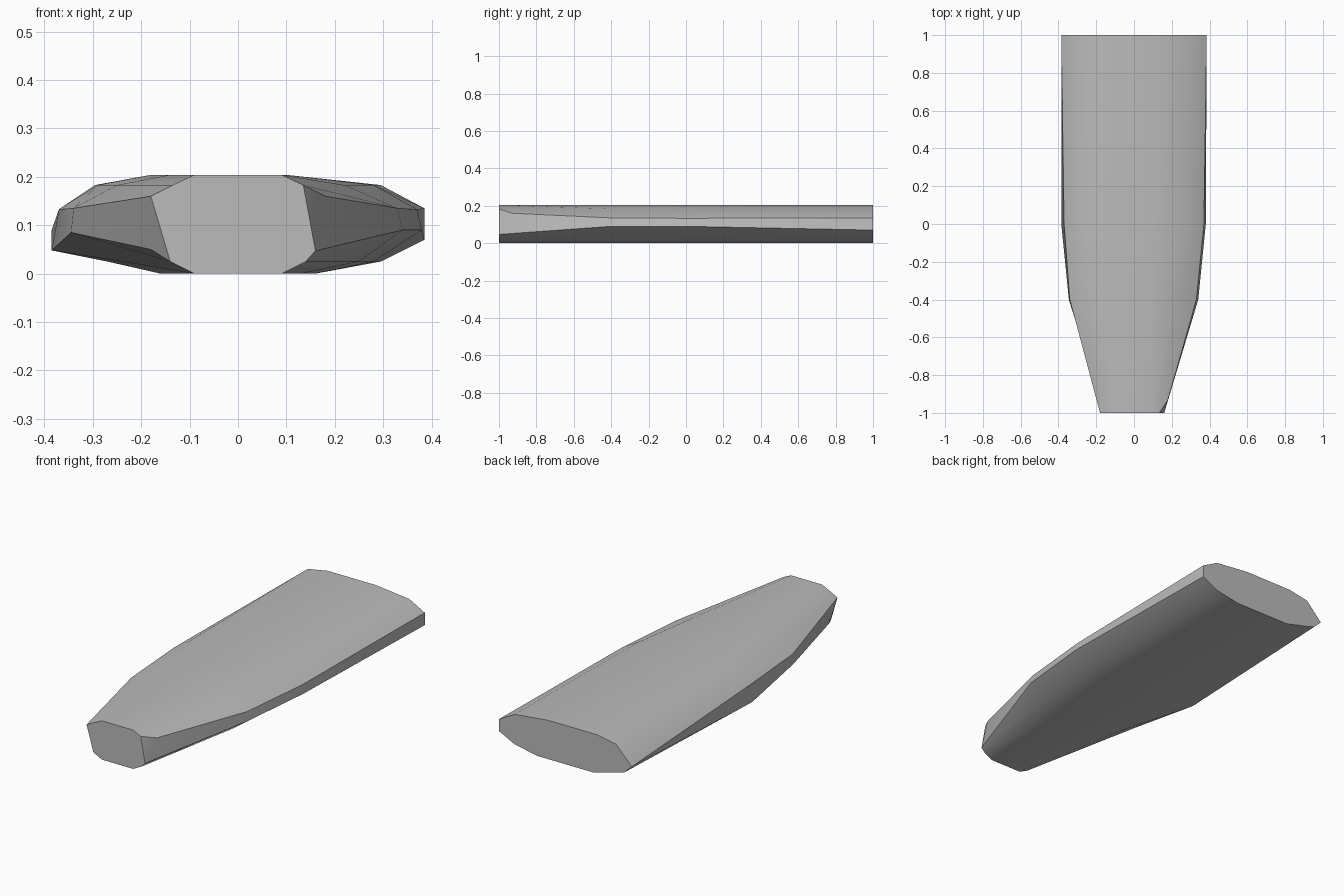
import bpy
import bmesh
import math

default_cube = bpy.data.objects.get("Cube")
if default_cube:
    bpy.data.objects.remove(default_cube, do_unlink=True)


def make_material(name, colour):
    material = bpy.data.materials.new(name)
    material.use_nodes = True
    material.diffuse_color = colour
    shader = material.node_tree.nodes["Principled BSDF"]
    shader.inputs["Base Color"].default_value = colour
    shader.inputs["Roughness"].default_value = 0.8
    return material


# Heights shared by every cross-section
TOP, TOP_SHOULDER, BOTTOM_SHOULDER, BOTTOM = 0.204, 0.183, 0.025, 0.0


def half_section(widths, upper_z, lower_z):
    """Points down one side: top, shoulder, upper side, lower side, shoulder, bottom."""
    heights = (TOP, TOP_SHOULDER, upper_z, lower_z, BOTTOM_SHOULDER, BOTTOM)
    return list(zip(widths, heights))


def section(y, left, right):
    """Closed ring: down the left (+x) side, then up the right (-x) side."""
    ring = [(x, y, z) for x, z in half_section(*left)]
    ring += [(-x, y, z) for x, z in reversed(half_section(*right))]
    return ring


# Stations from the narrow front to the wide back
nose = section(-1,
               ((0.09, 0.135, 0.18, 0.16, 0.14, 0.09), 0.16, 0.047),
               ((0.09, 0.135, 0.18, 0.18, 0.14, 0.09), 0.16, 0.05))
taper = section(-0.4,
                ((0.1, 0.22, 0.33, 0.34, 0.25, 0.13), 0.135, 0.09),
                ((0.14, 0.25, 0.34, 0.345, 0.24, 0.13), 0.135, 0.085))
middle = section(0,
                 ((0.1, 0.28, 0.37, 0.38, 0.28, 0.16), 0.133, 0.09),
                 ((0.18, 0.29, 0.37, 0.385, 0.27, 0.16), 0.133, 0.048))
tail = section(1,
               ((0.1, 0.295, 0.385, 0.385, 0.295, 0.16), 0.135, 0.07),
               ((0.18, 0.295, 0.385, 0.34, 0.26, 0.16), 0.09, 0.047))

# Set one side corner back on each side of the nose, leaving a small chamfer
LEFT_CHAMFER, RIGHT_CHAMFER = 2, 8
for corner in (LEFT_CHAMFER, RIGHT_CHAMFER):
    x, y, z = nose[corner]
    nose[corner] = (x, -0.93, z)

# Loft the body through the stations
bm = bmesh.new()
rings = [[bm.verts.new(point) for point in ring]
         for ring in (nose, taper, middle, tail)]
count = len(nose)
for front, back in zip(rings, rings[1:]):
    for i in range(count):
        j = (i + 1) % count
        bm.faces.new((front[i], front[j], back[j], back[i]))

# Close the ends and the chamfers
front = rings[0]
bm.faces.new([vert for i, vert in enumerate(front)
              if i not in (LEFT_CHAMFER, RIGHT_CHAMFER)])
for i in (LEFT_CHAMFER, RIGHT_CHAMFER):
    bm.faces.new((front[i - 1], front[i], front[i + 1]))
bm.faces.new(rings[-1])
bmesh.ops.recalc_face_normals(bm, faces=bm.faces)

mesh = bpy.data.meshes.new("tapered_body")
bm.to_mesh(mesh)
bm.free()
mesh.materials.append(make_material("plain grey", (0.5, 0.5, 0.5, 1)))
body = bpy.data.objects.new("tapered_body", mesh)
bpy.context.collection.objects.link(body)

# Smooth the long sides and keep the end rims sharp
bpy.ops.object.select_all(action="DESELECT")
body.select_set(True)
bpy.context.view_layer.objects.active = body
bpy.ops.object.shade_smooth_by_angle(angle=math.radians(35))
